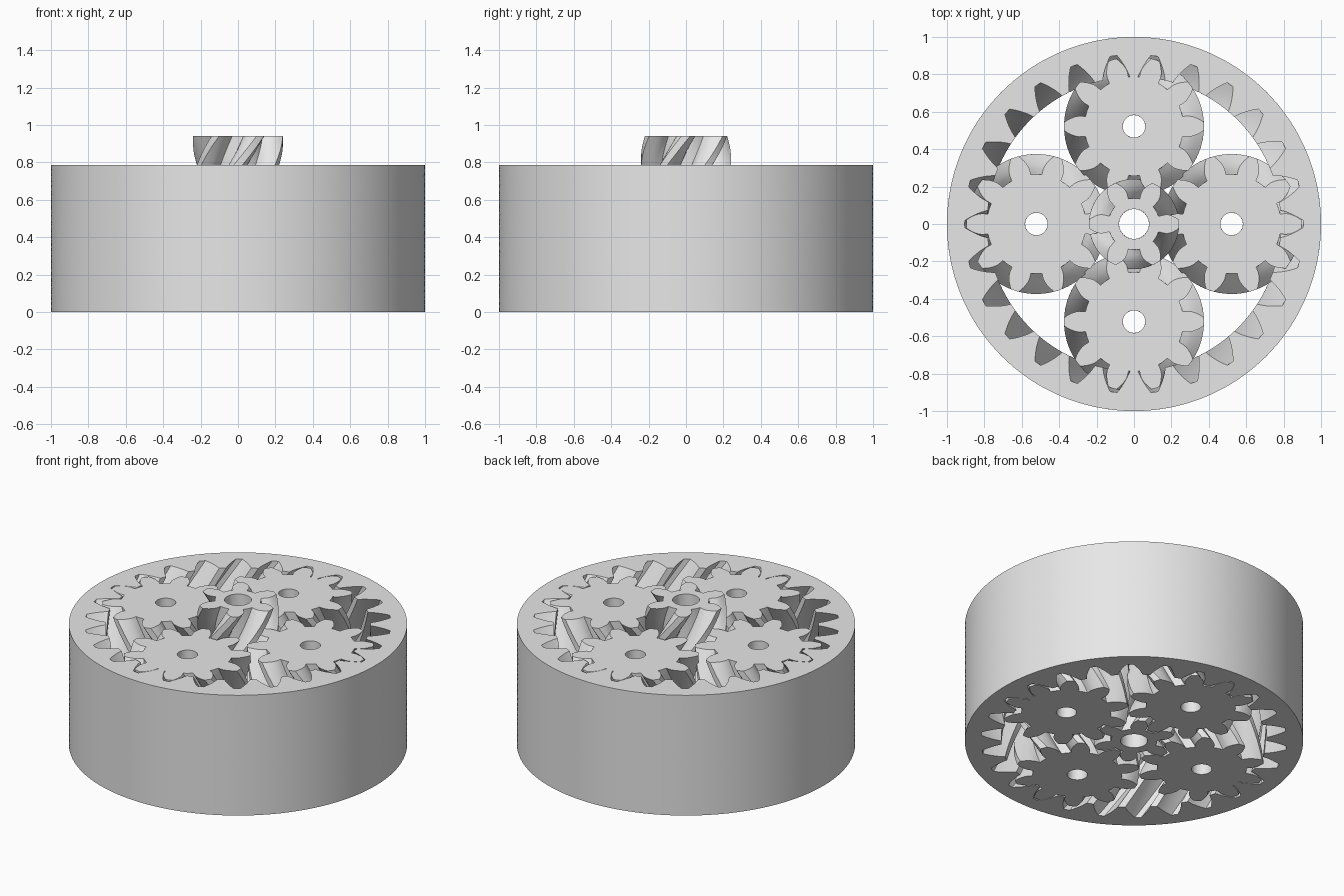
import bpy, bmesh
from math import pi, cos, sin, tan, acos, radians

cube = bpy.data.objects.get("Cube")
if cube:
    bpy.data.objects.remove(cube)

# Gear train dimensions
ORBIT = 0.522                      # sun centre to planet centre
SUN_N, PLANET_N = 6, 10
RING_N = SUN_N + 2 * PLANET_N
MODULE = ORBIT / (SUN_N + PLANET_N)    # pitch radius per tooth
HEIGHT, SUN_HEIGHT = 0.785, 0.942
LEAD = pi / SUN_HEIGHT * SUN_N     # sun makes half a turn over its height
PRESSURE = radians(28)

# Single plain material
grey = bpy.data.materials.new("light_grey")
grey.use_nodes = True
colour = (0.8, 0.8, 0.8, 1)
grey.diffuse_color = colour
grey.node_tree.nodes["Principled BSDF"].inputs["Base Color"].default_value = colour


def involute(angle):
    return tan(angle) - angle


def half_angle(n, r, play):
    """Half the angular width of an involute tooth at radius r."""
    base = n * MODULE * cos(PRESSURE)
    h = pi / (2 * n) + involute(PRESSURE) - play / r
    if r > base:
        return h - involute(acos(base / r))
    return h + (base - r) * 0.4


def tooth_outline(n, low, high, play, steps=7):
    """Polar points (angle, radius) of the whole toothed outline."""
    radii = [low + (high - low) * i / steps for i in range(steps + 1)]
    flank = [(half_angle(n, r, play), r) for r in radii]
    tooth = [(-a, r) for a, r in flank] + [(0, high)]
    tooth += [(a, r) for a, r in reversed(flank)] + [(pi / n, low)]
    return [(a + 2 * pi * k / n, r) for k in range(n) for a, r in tooth]


def helical_gear(name, n, low, high, plain_radius, height, phase, hand, play, layers):
    """Twisted tooth wall and a round wall, joined by flat caps."""
    outline = tooth_outline(n, low, high, play)
    count = len(outline)
    bm = bmesh.new()
    toothed, plain = [], []
    for k in range(layers + 1):
        z = height * k / layers
        turn = phase + hand * LEAD / n * z
        toothed.append([bm.verts.new((r * cos(a + turn), r * sin(a + turn), z))
                        for a, r in outline])
        plain.append([bm.verts.new((plain_radius * cos(a + turn),
                                    plain_radius * sin(a + turn), z))
                      for a, r in outline])

    def band(lower, upper):
        for i in range(count):
            j = (i + 1) % count
            bm.faces.new((lower[i], lower[j], upper[j], upper[i]))

    for k in range(layers):
        band(toothed[k], toothed[k + 1])
        band(plain[k + 1], plain[k])
    band(toothed[-1], plain[-1])
    band(plain[0], toothed[0])
    bmesh.ops.recalc_face_normals(bm, faces=bm.faces)
    mesh = bpy.data.meshes.new(name)
    bm.to_mesh(mesh)
    bm.free()
    mesh.materials.append(grey)
    return mesh


def place(name, mesh, x=0, y=0):
    obj = bpy.data.objects.new(name, mesh)
    obj.location = (x, y, 0)
    bpy.context.collection.objects.link(obj)
    return obj


# Outer ring with internal teeth
ring = helical_gear("ring_gear", RING_N, 0.785, 0.905, 1.0, HEIGHT,
                    pi / RING_N, -1, 0, 24)
parts = [place("ring_gear", ring)]

# Taller sun gear with a bore
sun = helical_gear("sun_gear", SUN_N, 0.138, 0.241, 0.08, SUN_HEIGHT,
                   0, 1, 0.002, 48)
parts.append(place("sun_gear", sun))

# Four identical planets sharing one mesh
planet = helical_gear("planet_gear", PLANET_N, 0.265, 0.374, 0.06, HEIGHT,
                      pi / PLANET_N, -1, 0.002, 32)
for i, side in enumerate(("left", "back", "right", "front")):
    a = i * pi / 2
    parts.append(place(side + "_planet_gear", planet, ORBIT * cos(a), ORBIT * sin(a)))

# Smooth curved walls, keep tooth and rim edges sharp
bpy.ops.object.select_all(action="DESELECT")
for obj in parts:
    obj.select_set(True)
bpy.context.view_layer.objects.active = parts[0]
bpy.ops.object.shade_smooth_by_angle(angle=radians(25))
